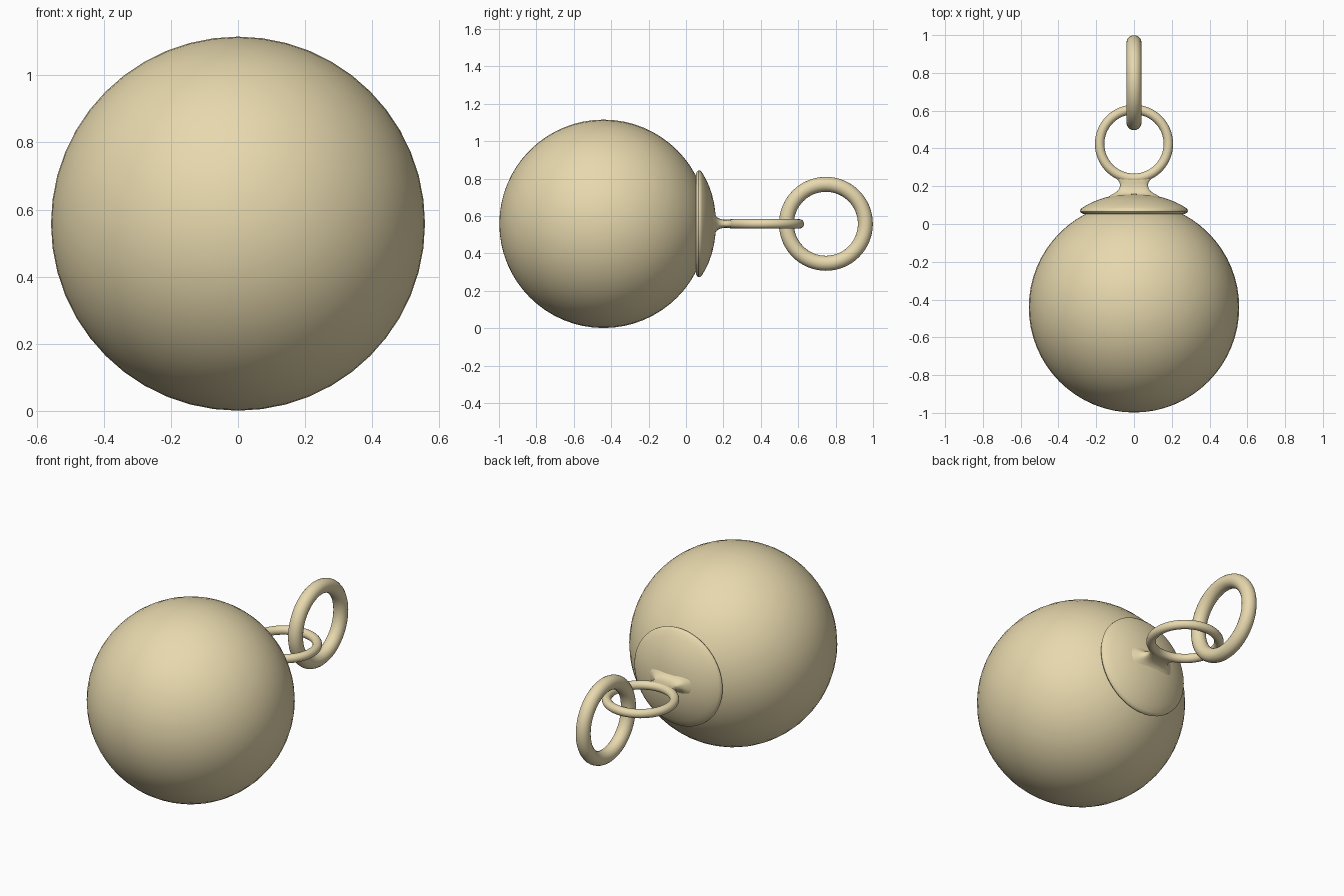
import bpy, bmesh
from math import pi, cos, sin, copysign

if "Cube" in bpy.data.objects:
    bpy.data.objects.remove(bpy.data.objects["Cube"])

ZC = 0.558  # height of the ornament's axis

mat = bpy.data.materials.new("pale_gold")
mat.diffuse_color = (0.80, 0.69, 0.42, 1)
mat.use_nodes = True
mat.node_tree.nodes["Principled BSDF"].inputs["Base Color"].default_value = mat.diffuse_color


def finish(obj, name, angle=40):
    obj.name = name
    obj.data.materials.append(mat)
    bpy.ops.object.select_all(action='DESELECT')
    obj.select_set(True)
    bpy.context.view_layer.objects.active = obj
    bpy.ops.object.shade_smooth_by_angle(angle=angle * pi / 180)


def loft(name, sections, n=48, power=1.0):
    """Skin (y, half_x, half_z) superellipse sections along the y axis."""
    bm = bmesh.new()
    rings = []
    for y, rx, rz in sections:
        ring = []
        for i in range(n):
            c, s = cos(2 * pi * i / n), sin(2 * pi * i / n)
            ring.append(bm.verts.new((rx * copysign(abs(c) ** power, c), y,
                                      ZC + rz * copysign(abs(s) ** power, s))))
        rings.append(ring)
    for a, b in zip(rings, rings[1:]):
        for i in range(n):
            j = (i + 1) % n
            bm.faces.new((a[i], a[j], b[j], b[i]))
    bm.faces.new(rings[0])
    bm.faces.new(rings[-1])
    bmesh.ops.recalc_face_normals(bm, faces=bm.faces[:])
    me = bpy.data.meshes.new(name)
    bm.to_mesh(me)
    bm.free()
    obj = bpy.data.objects.new(name, me)
    bpy.context.collection.objects.link(obj)
    finish(obj, name)


def ring(name, y, major, minor, rot):
    bpy.ops.mesh.primitive_torus_add(major_segments=64, minor_segments=20,
                                     major_radius=major, minor_radius=minor,
                                     location=(0, y, ZC), rotation=rot)
    finish(bpy.context.object, name, 60)


# Round ball, poles along y
bpy.ops.mesh.primitive_uv_sphere_add(segments=48, ring_count=32, radius=0.557,
                                     location=(0, -0.441, ZC), rotation=(pi / 2, 0, 0))
finish(bpy.context.object, "ball")

# Domed cap with a rounded rim
cap = [(0.054, 0.20), (0.054, 0.268), (0.058, 0.279), (0.066, 0.285),
       (0.076, 0.284), (0.086, 0.274), (0.103, 0.245), (0.122, 0.205),
       (0.138, 0.16), (0.150, 0.11), (0.157, 0.06), (0.159, 0.015)]
loft("cap", [(y, r, r) for y, r in cap], n=64)

# Flat waisted neck flaring into the cap and the fixed loop
loft("neck", [(0.145, 0.135, 0.065), (0.155, 0.118, 0.050), (0.163, 0.103, 0.038),
              (0.173, 0.089, 0.030), (0.186, 0.079, 0.025), (0.202, 0.073, 0.022),
              (0.218, 0.076, 0.022), (0.232, 0.085, 0.023), (0.245, 0.097, 0.022),
              (0.258, 0.090, 0.017)], power=0.7)

# Fixed loop lying flat, and the upright ring linked through it
ring("fixed_loop", 0.424, 0.182, 0.025, (0, 0, 0))
ring("hanging_ring", 0.748, 0.211, 0.040, (0, pi / 2, 0))
